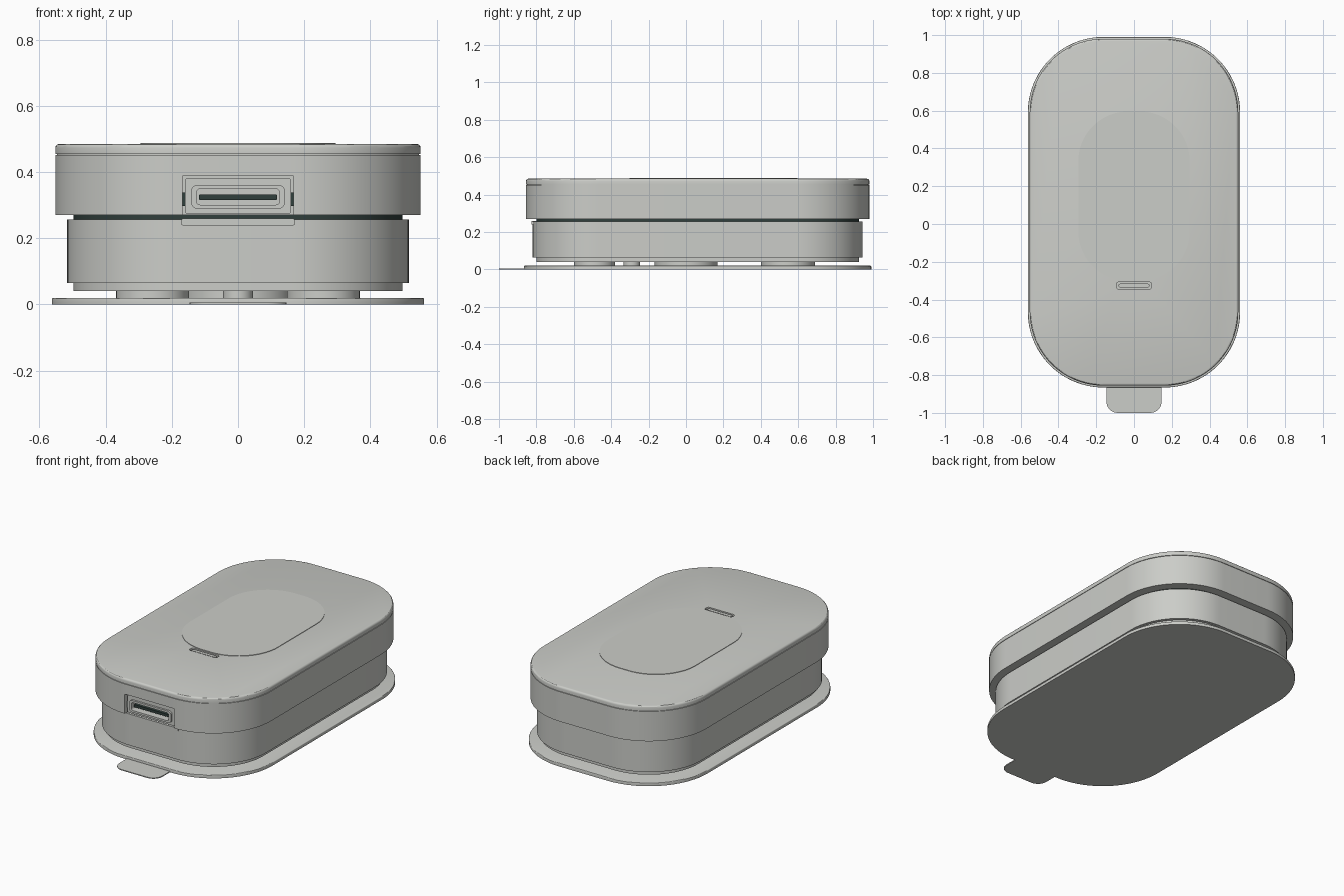
import bpy, bmesh, math

if "Cube" in bpy.data.objects:
    bpy.data.objects.remove(bpy.data.objects["Cube"])

CX, CY = 0.0, 0.0625          # centre of the case outline
HX, HY, R = 0.552, 0.918, 0.39  # half sizes and corner radius of the upper case


def material(name, rgb):
    m = bpy.data.materials.new(name)
    m.diffuse_color = (*rgb, 1)
    m.use_nodes = True
    m.node_tree.nodes["Principled BSDF"].inputs["Base Color"].default_value = m.diffuse_color
    return m


GREY = material("light grey", (0.60, 0.61, 0.58))
DARK = material("dark grey green", (0.03, 0.05, 0.045))


def rounded(cx, cy, hx, hy, r, n=16):
    """Outline of a rounded rectangle."""
    pts = []
    for k, (sx, sy) in enumerate(((1, 1), (-1, 1), (-1, -1), (1, -1))):
        for i in range(n + 1):
            a = math.pi / 2 * (k + i / n)
            pts.append((cx + sx * (hx - r) + r * math.cos(a),
                        cy + sy * (hy - r) + r * math.sin(a)))
    return pts


def prism(name, pts, w0, w1, mat=GREY, facing="z", top_bevel=0.0):
    """Extrude an outline from w0 to w1 along z, or along y."""
    bm = bmesh.new()

    def place(u, v, w):
        return (u, v, w) if facing == "z" else (u, w, v)

    low = [bm.verts.new(place(*p, w0)) for p in pts]
    high = [bm.verts.new(place(*p, w1)) for p in pts]
    bm.faces.new(low[::-1])
    bm.faces.new(high)
    for i in range(len(pts)):
        j = (i + 1) % len(pts)
        bm.faces.new((low[i], low[j], high[j], high[i]))
    bmesh.ops.remove_doubles(bm, verts=bm.verts[:], dist=1e-5)
    bmesh.ops.recalc_face_normals(bm, faces=bm.faces[:])
    if top_bevel:
        rim = [e for e in bm.edges if all(abs(v.co.z - w1) < 1e-6 for v in e.verts)]
        bmesh.ops.bevel(bm, geom=rim, offset=top_bevel, segments=3,
                        profile=0.5, affect="EDGES")
    me = bpy.data.meshes.new(name)
    bm.to_mesh(me)
    bm.free()
    ob = bpy.data.objects.new(name, me)
    bpy.context.collection.objects.link(ob)
    me.materials.append(mat)
    return ob


def activate(ob):
    bpy.ops.object.select_all(action="DESELECT")
    ob.select_set(True)
    bpy.context.view_layer.objects.active = ob


def cut(ob, cutter):
    m = ob.modifiers.new("cut", "BOOLEAN")
    m.operation, m.solver, m.object = "DIFFERENCE", "EXACT", cutter
    activate(ob)
    bpy.ops.object.modifier_apply(modifier=m.name)
    bpy.data.objects.remove(cutter)


def case(name, inset, z0, z1, mat=GREY, bevel=0.0):
    """Slab that follows the case outline, inset by a distance."""
    pts = rounded(CX, CY, HX - inset, HY - inset, R - inset, 24)
    return prism(name, pts, z0, z1, mat, top_bevel=bevel)


# Adhesive base plate and peel-off film with pull tab
case("base_plate", -0.010, 0.006, 0.020, bevel=0.004)
case("peel_film", -0.010, 0.0, 0.006)
prism("pull_tab", rounded(0, -0.88, 0.146, 0.12, 0.06, 8), 0.0, 0.0055)

# Round pads between base plate and case
pads = [(0, 0, 0.168), (0, -0.29, 0.045)]
for s in (-1, 1):
    pads += [(s * 0.258, -0.49, 0.11), (s * 0.222, 0.545, 0.145)]
for i, (x, y, r) in enumerate(pads):
    prism(f"pad_{i}", rounded(x, y, r, r, r, 12), 0.019, 0.041)

# Lower case, inner core seen in the gap, upper case, lid
case("bottom_step", 0.055, 0.040, 0.066)
lower = case("lower_case", 0.036, 0.065, 0.257)
case("inner_core", 0.055, 0.25, 0.28, DARK)
upper = case("upper_case", 0.0, 0.270, 0.452)
case("lid_seam", 0.005, 0.450, 0.456)
lid = case("lid", 0.0, 0.455, 0.485, bevel=0.012)
prism("raised_oval", rounded(0, 0.147, 0.295, 0.449, 0.265, 20), 0.483, 0.488)

# Indicator slot with its insert
cut(lid, prism("slot_cutter", rounded(0, -0.326, 0.093, 0.018, 0.012, 6), 0.470, 0.6))
prism("slot_light", rounded(0, -0.326, 0.082, 0.010, 0.009, 6), 0.468, 0.482)

# Port recess in the front wall
cut(upper, prism("port_cutter", rounded(0, 0.31, 0.168, 0.08, 0.006, 4), -0.95, -0.81, facing="y"))
prism("port_lip", rounded(0, 0.249, 0.171, 0.010, 0.004, 4), -0.825, -0.80, facing="y")
bezel = prism("port_bezel", rounded(0, 0.328, 0.160, 0.054, 0.008, 4), -0.838, -0.80, facing="y")
cut(upper, prism("socket_cutter", rounded(0, 0.325, 0.135, 0.033, 0.018, 6), -0.95, -0.74, facing="y"))
cut(bezel, prism("socket_cutter", rounded(0, 0.325, 0.139, 0.036, 0.020, 6), -0.95, -0.74, facing="y"))

# Socket shell with contact tongue
shell = prism("socket_shell", rounded(0, 0.325, 0.142, 0.036, 0.020, 6), -0.850, -0.74, facing="y")
cut(shell, prism("shell_cutter", rounded(0, 0.325, 0.126, 0.024, 0.012, 6), -0.95, -0.76, facing="y"))
prism("contact_tongue", rounded(0, 0.324, 0.118, 0.008, 0.003, 3), -0.835, -0.75, DARK, facing="y")
for s in (-1, 1):
    prism("side_clip", rounded(s * 0.163, 0.318, 0.006, 0.02, 0.002, 2), -0.832, -0.80, DARK, facing="y")

# Smooth curved walls, keep hard edges
for ob in list(bpy.context.scene.objects):
    activate(ob)
    bpy.ops.object.shade_smooth_by_angle(angle=math.radians(30))
